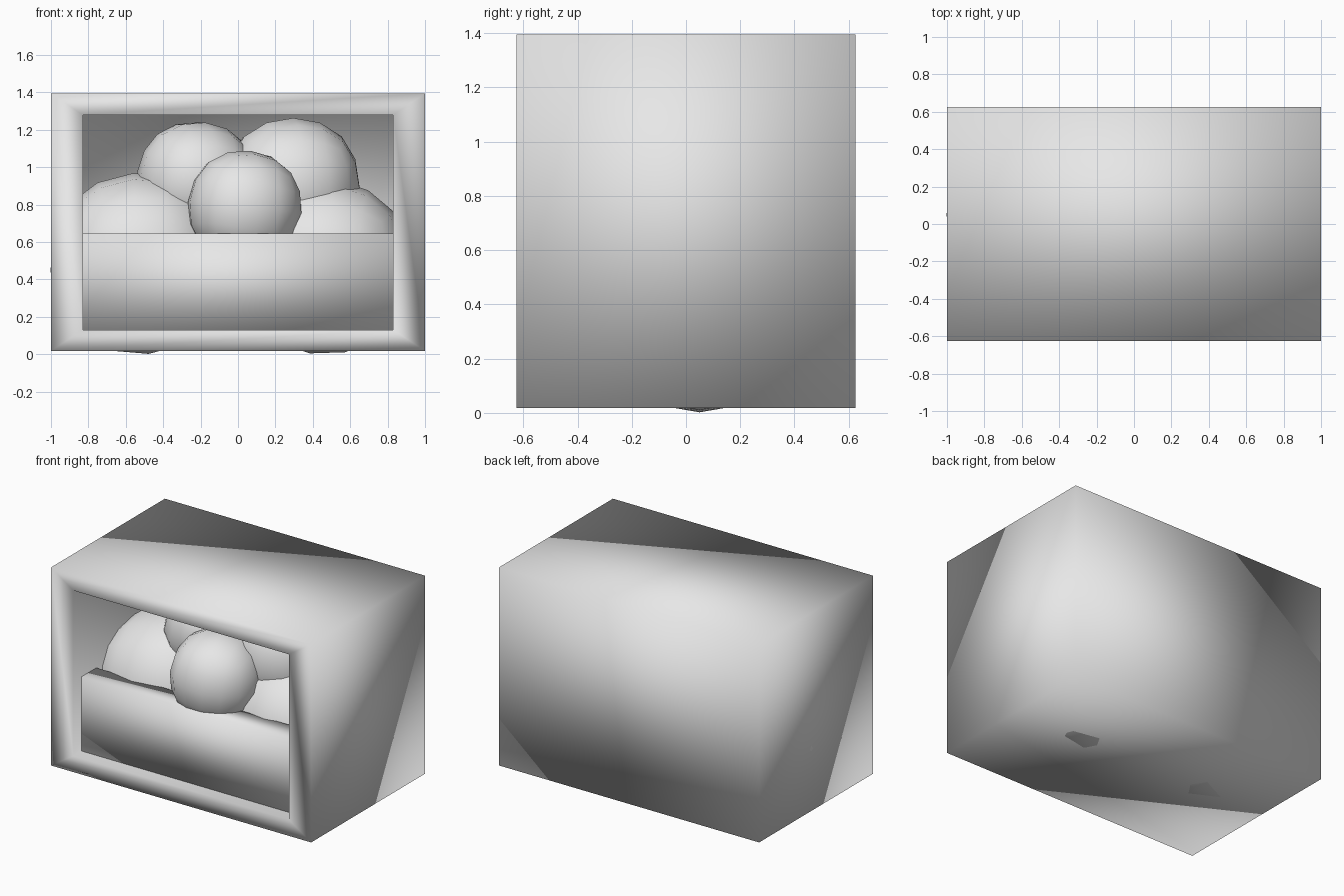
import bpy, bmesh
from math import radians
from mathutils import Matrix, Vector

if "Cube" in bpy.data.objects:
    bpy.data.objects.remove(bpy.data.objects["Cube"], do_unlink=True)

# One pale grey material for everything
grey = bpy.data.materials.new("pale_grey")
grey.use_nodes = True
colour = (0.8, 0.8, 0.8, 1)
grey.diffuse_color = colour
grey.node_tree.nodes["Principled BSDF"].inputs["Base Color"].default_value = colour


def finish(name, bm):
    """Turn a bmesh into a smooth-shaded object."""
    bmesh.ops.recalc_face_normals(bm, faces=bm.faces[:])
    for f in bm.faces:
        f.smooth = True
    mesh = bpy.data.meshes.new(name)
    bm.to_mesh(mesh)
    bm.free()
    mesh.materials.append(grey)
    obj = bpy.data.objects.new(name, mesh)
    bpy.context.collection.objects.link(obj)
    return obj


def block(low, high):
    """A bmesh box between two opposite corners."""
    low, high = Vector(low), Vector(high)
    bm = bmesh.new()
    place = Matrix.Translation((low + high) / 2) @ Matrix.Diagonal((*(high - low), 1))
    bmesh.ops.create_cube(bm, size=1, matrix=place)
    return bm


HALF_W, HALF_D, BASE, TOP = 1.0, 0.625, 0.018, 1.395
OPEN_W, SILL, LINTEL, BACK = 0.83, 0.13, 1.28, 0.5

# Case: a box whose front is inset to a frame and pushed back to a recess
bm = block((-HALF_W, -HALF_D, BASE), (HALF_W, HALF_D, TOP))
front = min(bm.faces, key=lambda f: f.calc_center_median().y)
bmesh.ops.inset_region(bm, faces=[front], thickness=0.1)
for v in front.verts:
    v.co.x = OPEN_W if v.co.x > 0 else -OPEN_W
    v.co.z = LINTEL if v.co.z > 0.7 else SILL
recess = bmesh.ops.extrude_discrete_faces(bm, faces=[front])["faces"][0]
for v in recess.verts:
    v.co.y = BACK
finish("case", bm)

# Low panel across the opening
finish("front_panel", block((-OPEN_W, -0.535, SILL), (OPEN_W, -0.37, 0.645)))

# Balls: rounded cubes as (name, centre, radius, tilt in degrees)
balls = [
    ("lower_right_ball", (-0.52, 0.05, 0.485), 0.485, (0, -5, 0)),
    ("lower_left_ball", (0.45, 0.05, 0.47), 0.47, (0, 8, 0)),
    ("upper_right_ball", (-0.22, 0.06, 0.925), 0.32, (10, 5, 20)),
    ("upper_left_ball", (0.29, 0.1, 0.9), 0.365, (5, 0, 10)),
    ("front_ball", (0.035, -0.265, 0.785), 0.305, (0, 6, 15)),
]
for name, centre, radius, tilt in balls:
    ball = finish(name, block((-1, -1, -1), (1, 1, 1)))
    ball.location = centre
    ball.rotation_euler = [radians(a) for a in tilt]
    ball.scale = [radius / 0.84] * 3  # a subdivided cube shrinks to 0.84
    rounding = ball.modifiers.new("rounding", "SUBSURF")
    rounding.levels = rounding.render_levels = 2
